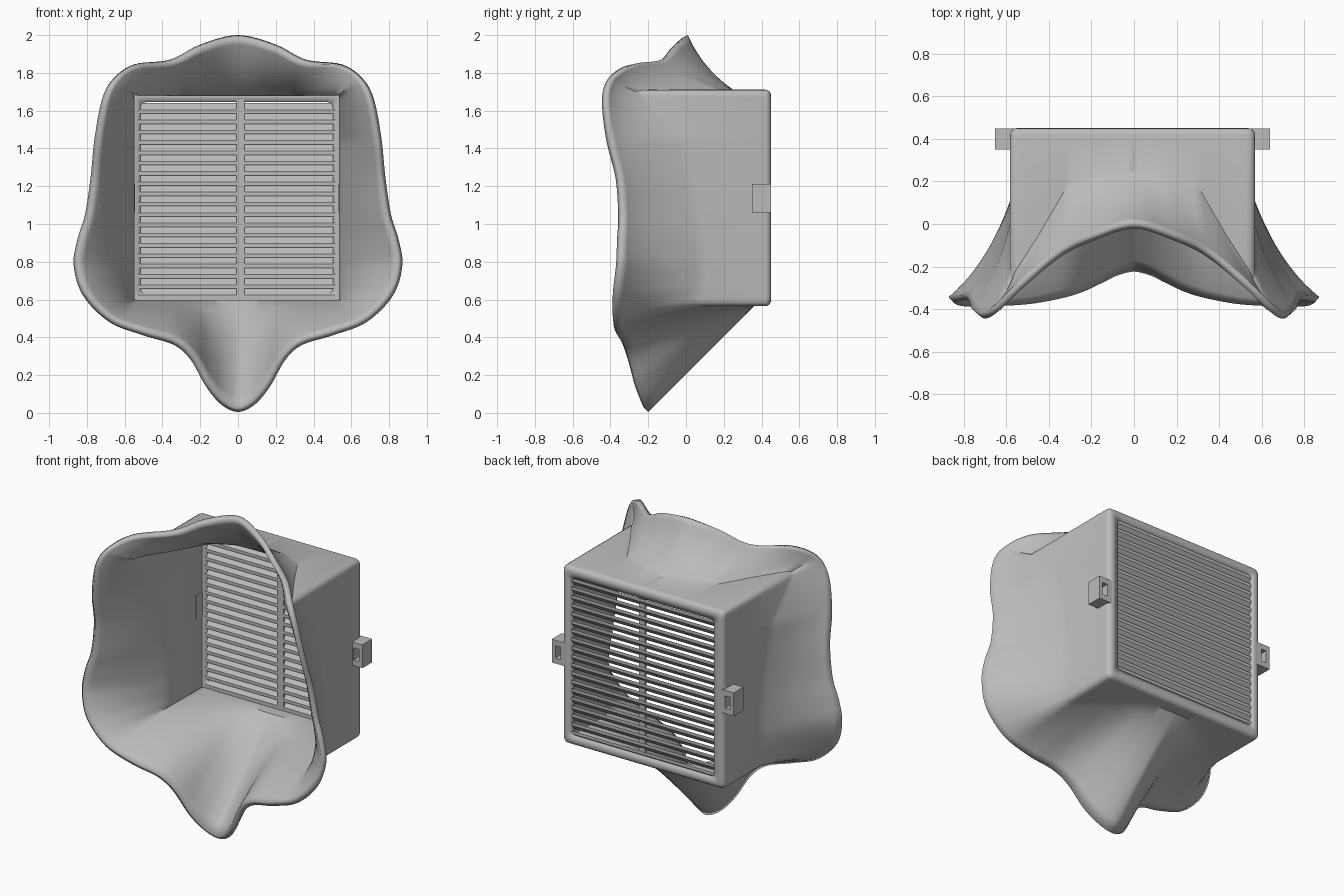
import bpy, bmesh, math
from mathutils import Vector

cube = bpy.data.objects.get("Cube")
if cube:
    bpy.data.objects.remove(cube, do_unlink=True)

grey = bpy.data.materials.new("light grey plastic")
grey.use_nodes = True
grey.diffuse_color = (0.5, 0.5, 0.5, 1)
grey.node_tree.nodes["Principled BSDF"].inputs["Base Color"].default_value = (0.5, 0.5, 0.5, 1)

CX, CZ = -0.007, 1.138      # housing centre
HX, HZ = 0.575, 0.573       # housing half width and height
BACK = 0.45                 # rear plane
WALL = 0.034
RADIUS = 0.03


def finish(name, bm):
    mesh = bpy.data.meshes.new(name)
    bm.to_mesh(mesh)
    bm.free()
    mesh.materials.append(grey)
    ob = bpy.data.objects.new(name, mesh)
    bpy.context.collection.objects.link(ob)
    return ob


def box(bm, x0, x1, y0, y1, z0, z1):
    geo = bmesh.ops.create_cube(bm, size=1)["verts"]
    for v in geo:
        v.co = ((x0 + x1) / 2 + v.co.x * (x1 - x0),
                (y0 + y1) / 2 + v.co.y * (y1 - y0),
                (z0 + z1) / 2 + v.co.z * (z1 - z0))
    return geo


# Face rim (x, y, z), half of it from brow to chin
RIM = [(0, .01, 2), (.2, -.05, 1.95), (.36, -.13, 1.87), (.55, -.28, 1.845),
       (.66, -.385, 1.77), (.72, -.42, 1.66), (.76, -.4, 1.45), (.78, -.35, 1.25),
       (.81, -.335, 1.05), (.85, -.34, .92), (.87, -.345, .78), (.82, -.365, .62),
       (.68, -.37, .48), (.5, -.36, .41), (.34, -.33, .36), (.25, -.3, .28),
       (.17, -.26, .14), (.09, -.22, .045), (0, -.2, .005)]
# Where the shell meets the housing: relative x, depth y, relative z
top, low = HZ, -HZ
SEAM = [(0, .25, top), (.16, .245, top), (.3, .19, top), (.44, -.05, top),
        (HX, -.26, top), (HX, -.17, .48), (HX, 0, .31), (HX, .04, .11),
        (HX, .08, -.09), (HX, .1, -.22), (HX, .11, -.36), (HX, .1, -.48),
        (HX, .06, low), (.45, .17, low), (.33, .28, low), (.24, .33, low),
        (.16, .35, low), (.08, .36, low), (0, .36, low)]
STEPS = 6


def mirrored(half):
    pts = [Vector(p) for p in half]
    return pts + [Vector((-p.x, p.y, p.z)) for p in pts[-2:0:-1]]


def smooth_loop(pts):
    out, n = [], len(pts)
    for i in range(n):
        a, b, c, d = (pts[(i + k) % n] for k in (-1, 0, 1, 2))
        for s in range(STEPS):
            t = s / STEPS
            out.append(0.5 * (2 * b + (c - a) * t + (2 * a - 5 * b + 4 * c - d) * t * t
                              + (3 * b - a - 3 * c + d) * t ** 3))
    return out


def straight_loop(pts):
    return [pts[i].lerp(pts[(i + 1) % len(pts)], s / STEPS)
            for i in range(len(pts)) for s in range(STEPS)]


def round_corner(p):
    ax, az = abs(p.x) - HX + RADIUS, abs(p.z) - HZ + RADIUS
    if ax > 0 and az > 0:
        k = RADIUS / math.hypot(ax, az)
        p.x = math.copysign(HX - RADIUS + ax * k, p.x)
        p.z = math.copysign(HZ - RADIUS + az * k, p.z)
    return p


def housing_ring(pts, y, inset):
    return [Vector((CX + p.x * (1 - inset / HX), y, CZ + p.z * (1 - inset / HZ))) for p in pts]


# Flared shell running back into the hollow housing
rim = smooth_loop(mirrored(RIM))
seam = [round_corner(p) for p in straight_loop(mirrored(SEAM))]
joint = [Vector((CX + p.x, p.y, CZ + p.z)) for p in seam]
rings = []
for k in range(11):
    t = k / 10
    ring = []
    for r, j in zip(rim, joint):
        chin = max(0, 1 - abs(r.x) / 0.35) if r.z < 0.5 else 0
        a, b = 0.62 - 0.12 * chin, 0.33 + 0.17 * chin
        mid = Vector((r.x + (j.x - r.x) * a, r.y + (j.y - r.y) * b, r.z + (j.z - r.z) * a))
        ring.append(r * (1 - t) ** 2 + mid * 2 * t * (1 - t) + j * t * t)
    rings.append(ring)
for s in range(5):
    ang = s * math.pi / 8
    rings.append(housing_ring(seam, BACK - RADIUS * (1 - math.sin(ang)), RADIUS * (1 - math.cos(ang))))
rings.append(housing_ring(seam, BACK, 0.066))

bm = bmesh.new()
grid = [[bm.verts.new(p) for p in ring] for ring in rings]
n = len(rim)
for r0, r1 in zip(grid, grid[1:]):
    for i in range(n):
        bm.faces.new((r0[i], r0[(i + 1) % n], r1[(i + 1) % n], r1[i]))
bm.normal_update()
if grid[11][0].normal.z < 0:
    bmesh.ops.reverse_faces(bm, faces=bm.faces[:])
shell = finish("mask_shell_and_housing", bm)
thick = shell.modifiers.new("wall", "SOLIDIFY")
thick.thickness = WALL
thick.offset = -1
bpy.context.view_layer.objects.active = shell
shell.select_set(True)
bpy.ops.object.shade_smooth_by_angle(angle=math.radians(35))
shell.select_set(False)
# keep the angle-based sharp edges on the thickened rim
for f in ("edge_crease_rim",):
    setattr(thick, f, 1.0)

# Sloping louvre slats, low at the front and high at the back
bm = bmesh.new()
PITCH, RISE = 0.0545, 0.036
for i in range(-1, 18):
    z = 0.668 + i * PITCH
    for v in box(bm, CX - 0.52, CX + 0.52, 0.414, 0.447, z - 0.01, z + 0.01):
        if v.co.y > 0.43:
            v.co.z = min(v.co.z + RISE, 1.68)
finish("louvre_slats", bm)

# Central upright of the grille
bm = bmesh.new()
box(bm, -0.008, 0.035, 0.412, 0.428, 0.61, 1.66)
finish("grille_upright", bm)

# Strap loops on both sides, open from front to back
for side, name in ((1, "left"), (-1, "right")):
    bm = bmesh.new()
    for x0, x1, z0, z1 in ((0.537, 0.585, 1.062, 1.212), (0.622, 0.647, 1.062, 1.212),
                           (0.58, 0.63, 1.062, 1.097), (0.58, 0.63, 1.177, 1.212)):
        box(bm, *sorted((CX + side * x0, CX + side * x1)), 0.35, BACK - 0.001, z0, z1)
    finish(name + "_strap_loop", bm)
